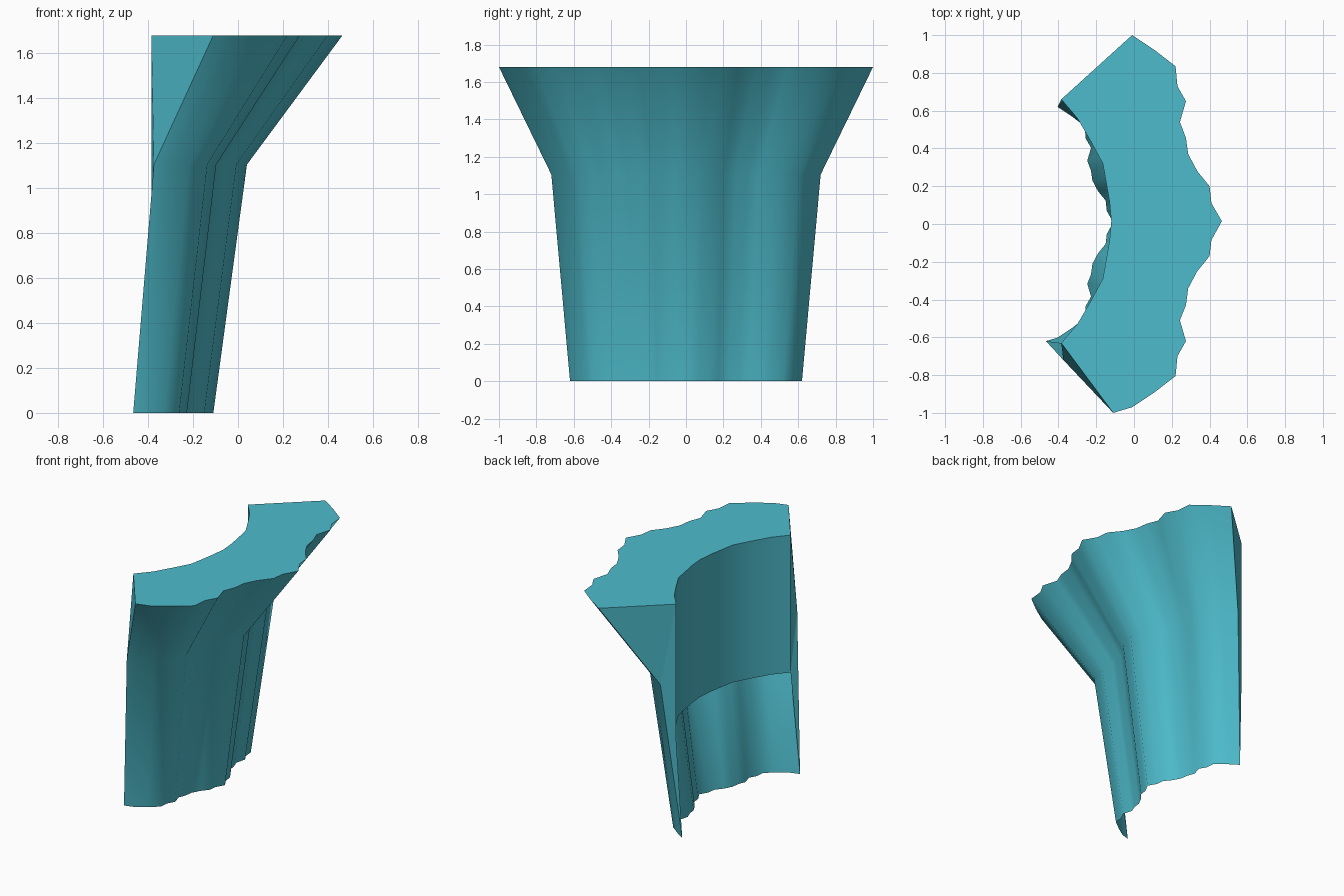
import bpy

if "Cube" in bpy.data.objects:
    bpy.data.objects.remove(bpy.data.objects["Cube"])

teal = bpy.data.materials.new("teal")
teal.diffuse_color = (0.075, 0.5, 0.6, 1)
teal.use_nodes = True
teal.node_tree.nodes["Principled BSDF"].inputs["Base Color"].default_value = teal.diffuse_color

H, MID, WALL_LOW = 1.68, 1.105, 0.70

# rippled outline at the top rim, from the -y end to the +y end
rim = [(-0.11, -1.0), (-0.01, -0.97), (0.11, -0.89), (0.22, -0.805), (0.23, -0.70),
       (0.275, -0.62), (0.243, -0.51), (0.275, -0.43), (0.287, -0.34), (0.335, -0.25),
       (0.40, -0.17), (0.41, -0.085), (0.465, 0.015), (0.41, 0.11), (0.40, 0.20),
       (0.335, 0.28), (0.287, 0.37), (0.275, 0.455), (0.243, 0.54), (0.275, 0.65),
       (0.23, 0.73), (0.22, 0.835), (0.11, 0.92), (-0.01, 1.0)]
# smooth arc of the inner wall
arc = [(-0.385, -0.63), (-0.30, -0.53), (-0.23, -0.41), (-0.165, -0.29), (-0.13, -0.09),
       (-0.12, 0.015), (-0.13, 0.12), (-0.165, 0.32), (-0.23, 0.44), (-0.30, 0.56), (-0.385, 0.66)]


def ring(scale, shift, z):
    return [(x * scale + shift, y * scale, z) for x, y in rim]


def make(name, verts, faces, smooth):
    me = bpy.data.meshes.new(name)
    me.from_pydata(verts, [], faces)
    me.materials.append(teal)
    for p in me.polygons:
        p.use_smooth = smooth
    ob = bpy.data.objects.new(name, me)
    bpy.context.collection.objects.link(ob)
    return ob


def loft(name, rings, flip=False):
    n = len(rings[0])
    faces = []
    for r in range(len(rings) - 1):
        for i in range(n - 1):
            a, b = r * n + i, (r + 1) * n + i
            f = (a, a + 1, b + 1, b)
            faces.append(f[::-1] if flip else f)
    return make(name, [v for r in rings for v in r], faces, True)


# flared, rippled outer shell
low, mid, top = ring(0.62, -0.398, 0), ring(0.72, -0.295, MID), ring(1, 0, H)
loft("outer_shell", [low, mid, top])

# upright inner wall
wall_low = [(x, y, WALL_LOW) for x, y in arc]
wall_top = [(x, y, H) for x, y in arc]
loft("inner_wall", [wall_low, wall_top], flip=True)

# flat top
loop = top + wall_top[::-1]
make("top_face", loop, [tuple(range(len(loop)))], False)

# end caps joining the wall to the shell
for name, i, flip in (("end_cap_front", 0, False), ("end_cap_back", -1, True)):
    v = [wall_top[i], top[i], mid[i], low[i], wall_low[i]]
    tris = [(0, 2, 1), (0, 4, 2), (4, 3, 2)]
    make(name, v, [t[::-1] if flip else t for t in tris], False)
